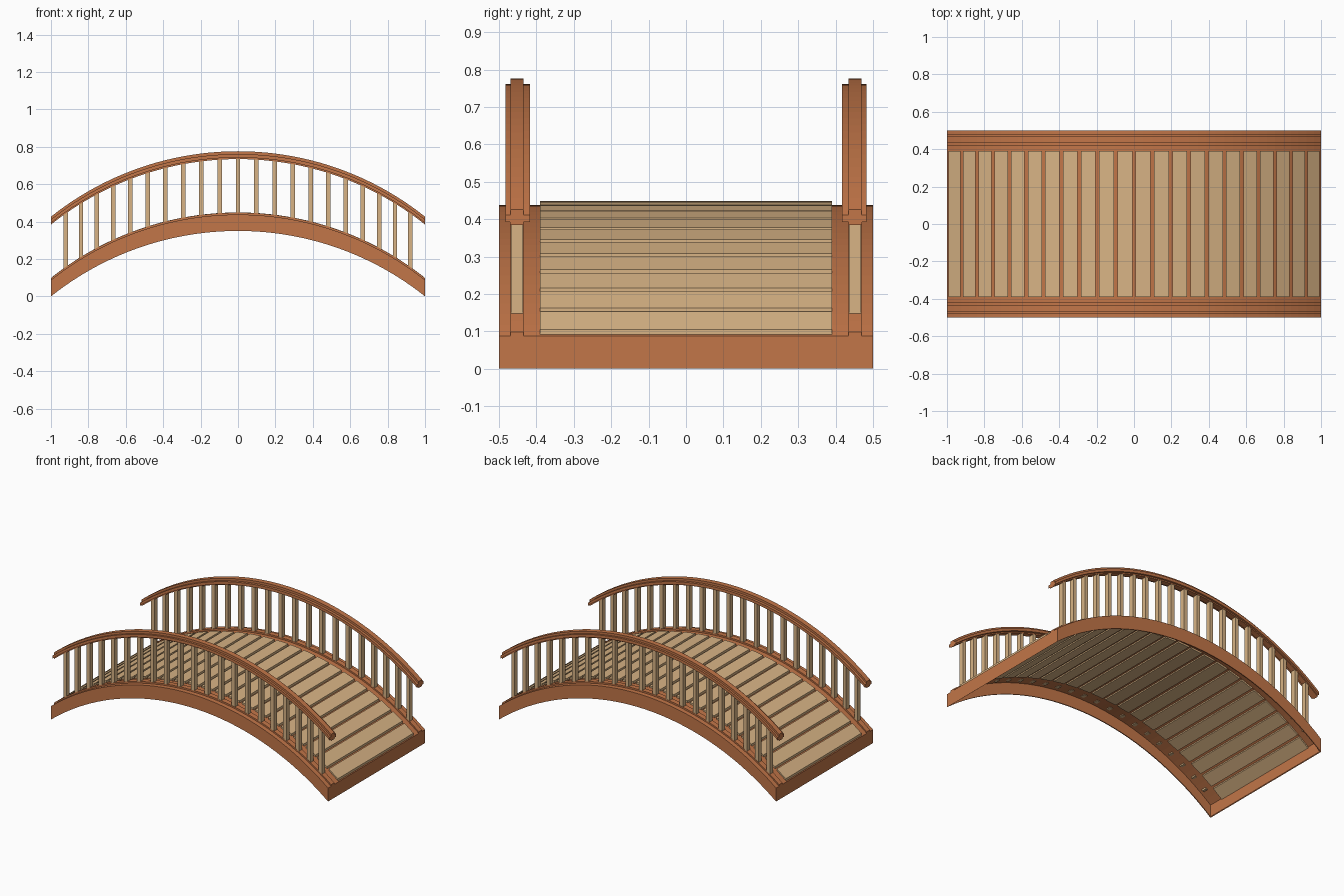
import bpy, bmesh, math

if "Cube" in bpy.data.objects:
    bpy.data.objects.remove(bpy.data.objects["Cube"])

R = 1.604                      # arc radius of the bridge
HALF = math.asin(1 / R)        # half angle of the arc
N = 22                         # number of planks
STEP = 2 * HALF / N


def material(name, rgb):
    m = bpy.data.materials.new(name)
    m.diffuse_color = (*rgb, 1)
    m.use_nodes = True
    m.node_tree.nodes["Principled BSDF"].inputs["Base Color"].default_value = m.diffuse_color
    return m


brown = material("red_brown_wood", (0.54, 0.18, 0.065))
tan = material("light_tan_wood", (0.69, 0.455, 0.235))


def arc_z(a):
    return 0.35 - R * (1 - math.cos(a))


def arc_x(a):
    return R * math.sin(a)


def sweep(name, mat, y0, y1, lo, hi, a0=-HALF, a1=HALF, n=44):
    """Rectangular beam following the arc, lo/hi are heights above it."""
    verts, faces = [], []
    for i in range(n + 1):
        a = a0 + (a1 - a0) * i / n
        x, z = arc_x(a), arc_z(a)
        verts += [(x, y0, z + lo), (x, y1, z + lo), (x, y1, z + hi), (x, y0, z + hi)]
    for i in range(n):
        b = 4 * i
        for k in range(4):
            j = (k + 1) % 4
            faces.append((b + k, b + j, b + 4 + j, b + 4 + k))
    e = 4 * n
    faces += [(3, 2, 1, 0), (e, e + 1, e + 2, e + 3)]
    me = bpy.data.meshes.new(name)
    me.from_pydata(verts, [], faces)
    me.materials.append(mat)
    ob = bpy.data.objects.new(name, me)
    bpy.context.collection.objects.link(ob)
    # consistent outward normals
    bm = bmesh.new()
    bm.from_mesh(me)
    bmesh.ops.recalc_face_normals(bm, faces=bm.faces)
    bm.to_mesh(me)
    bm.free()
    return ob


def box(name, mat, center, size):
    bpy.ops.mesh.primitive_cube_add(size=1, location=center)
    ob = bpy.context.object
    ob.name = name
    ob.scale = size
    ob.data.materials.append(mat)
    return ob


for s, side in ((-1, "front"), (1, "back")):
    def strip(name, c, w, lo, hi):
        sweep(f"{side}_{name}", brown, s * c - w / 2, s * c + w / 2, lo, hi)

    # hollow side: thin outer board with a flat ledge on top
    strip("side_board", 0.497, 0.006, 0, 0.0875)
    strip("side_ledge", 0.442, 0.104, 0.077, 0.0875)
    # raised strip that holds the balusters
    strip("base_strip", 0.452, 0.034, 0.08, 0.098)
    # handrail with narrow strips below and above
    strip("handrail_under_strip", 0.452, 0.036, 0.384, 0.396)
    strip("handrail", 0.45, 0.065, 0.392, 0.411)
    strip("handrail_cap", 0.452, 0.034, 0.405, 0.426)
    # balusters at every plank joint, ends just showing under the ledge
    for i in range(1, N):
        a = -HALF + STEP * i
        z = arc_z(a)
        box(f"{side}_baluster", tan, (arc_x(a), s * 0.452, z + 0.232), (0.024, 0.032, 0.316))

# thin deck sheet seen between the planks
sweep("deck_sheet", brown, -0.39, 0.39, 0.074, 0.084)

# deck planks
gap = 0.009 / R
for i in range(N):
    a = -HALF + STEP * i
    sweep("plank", tan, -0.39, 0.39, 0.066, 0.099, a + gap, a + STEP - gap, 1)

# thin end boards closing the hollow deck
t = 0.006 / R
sweep("left_end_board", brown, -0.495, 0.495, 0, 0.0875, -HALF, -HALF + t, 1)
sweep("right_end_board", brown, -0.495, 0.495, 0, 0.0875, HALF - t, HALF, 1)
